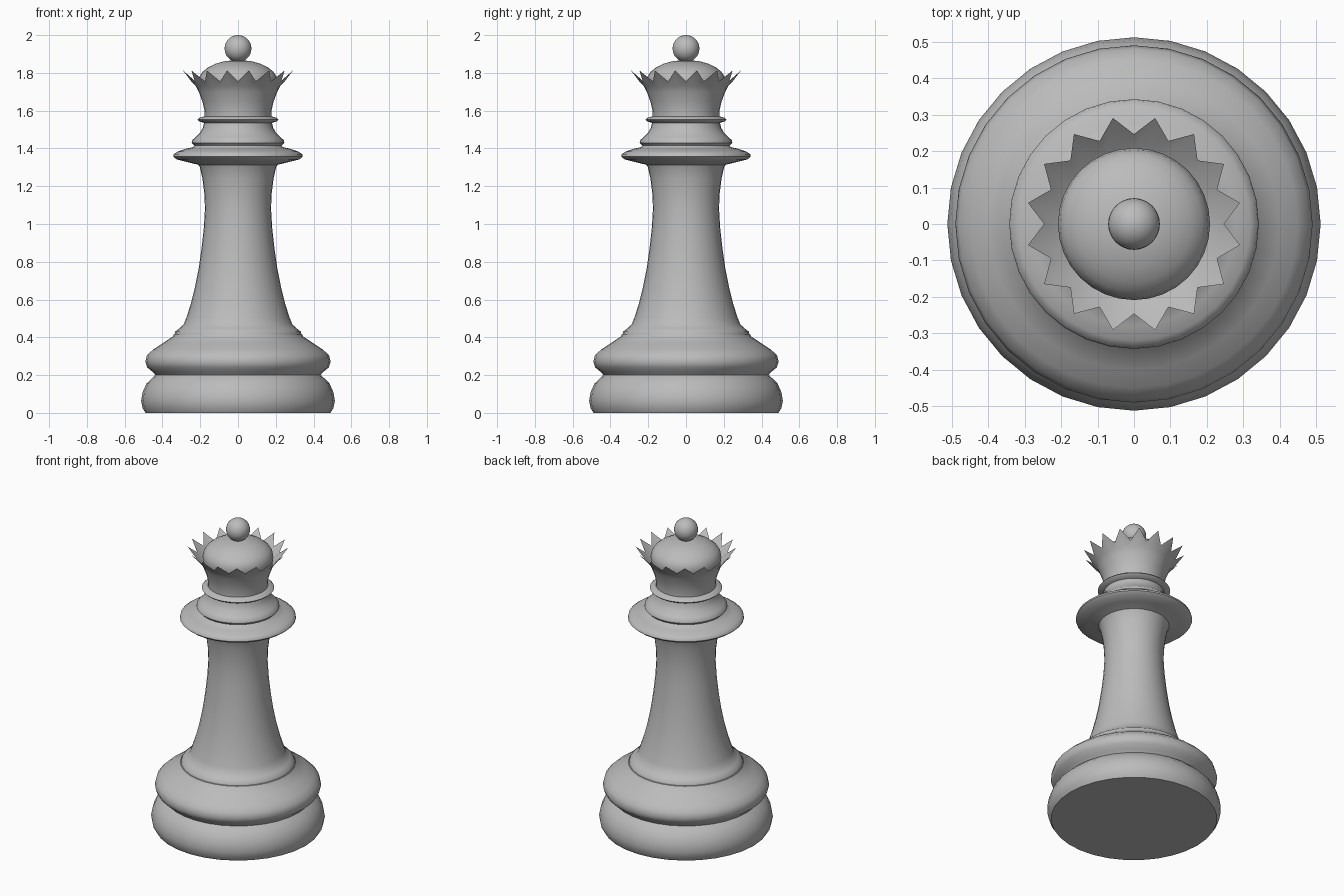
import bpy, bmesh, math

if "Cube" in bpy.data.objects:
    bpy.data.objects.remove(bpy.data.objects["Cube"])

SEG = 32
grey = bpy.data.materials.new("plain grey")
grey.diffuse_color = (0.5, 0.5, 0.5, 1)
grey.use_nodes = True
grey.node_tree.nodes["Principled BSDF"].inputs["Base Color"].default_value = grey.diffuse_color


def finish(obj, angle):
    obj.data.materials.append(grey)
    bpy.ops.object.select_all(action='DESELECT')
    obj.select_set(True)
    bpy.context.view_layer.objects.active = obj
    bpy.ops.object.shade_smooth_by_angle(angle=math.radians(angle))


def lathe(name, profile, cap_low=False, cap_high=False, angle=50):
    """Revolve (r, z) points; a point (r, z, r2, z2) alternates around the ring."""
    bm = bmesh.new()
    rings = []
    for p in profile:
        ring = []
        for i in range(SEG):
            r, z = (p[2], p[3]) if len(p) == 4 and i % 2 else (p[0], p[1])
            a = 2 * math.pi * i / SEG
            ring.append(bm.verts.new((r * math.cos(a), r * math.sin(a), z)))
        rings.append(ring)
    for lo, hi in zip(rings, rings[1:]):
        for i in range(SEG):
            j = (i + 1) % SEG
            bm.faces.new((lo[i], lo[j], hi[j], hi[i]))
    if cap_low:
        bm.faces.new(rings[0][::-1])
    if cap_high:
        bm.faces.new(rings[-1])
    me = bpy.data.meshes.new(name)
    bm.to_mesh(me)
    bm.free()
    obj = bpy.data.objects.new(name, me)
    bpy.context.collection.objects.link(obj)
    finish(obj, angle)


# two-tier rounded base
lathe("base", [(.49, 0), (.505, .025), (.513, .065), (.505, .11), (.485, .155),
               (.455, .185), (.437, .20), (.45, .215), (.48, .24), (.491, .27),
               (.482, .305), (.45, .335), (.40, .368), (.345, .405), (.34, .414),
               (.30, .416)], cap_low=True)

# tapering column with foot bead
lathe("column", [(.30, .414), (.336, .416), (.333, .43), (.31, .448), (.288, .468),
                 (.275, .50), (.252, .57), (.229, .66), (.209, .76), (.193, .87),
                 (.181, .98), (.175, 1.08), (.178, 1.16), (.188, 1.24), (.202, 1.30),
                 (.21, 1.315)])

# wide collar and stepped neck
lathe("collar", [(.19, 1.305), (.215, 1.315), (.27, 1.328), (.325, 1.342), (.343, 1.357),
                 (.34, 1.37), (.32, 1.383), (.28, 1.397), (.235, 1.408), (.23, 1.415),
                 (.245, 1.43), (.243, 1.443), (.225, 1.46), (.20, 1.485), (.186, 1.51),
                 (.18, 1.535), (.205, 1.543), (.214, 1.552), (.205, 1.562), (.178, 1.57)])

# flared crown with sixteen points, outer then inner skin
lathe("crown", [(.176, 1.565), (.177, 1.60), (.189, 1.65), (.208, 1.70), (.222, 1.728),
                (.247, 1.755, .297, 1.813), (.207, 1.725), (.19, 1.715)], angle=60)

# domed cap
lathe("cap", [(.203, 1.715), (.209, 1.75), (.204, 1.78), (.188, 1.805), (.16, 1.828),
              (.12, 1.848), (.07, 1.862), (.02, 1.867)], cap_high=True)

# ball finial
bpy.ops.mesh.primitive_uv_sphere_add(segments=32, ring_count=16, radius=.071,
                                     location=(0, 0, 1.929))
ball = bpy.context.object
ball.name = "ball_finial"
finish(ball, 50)
